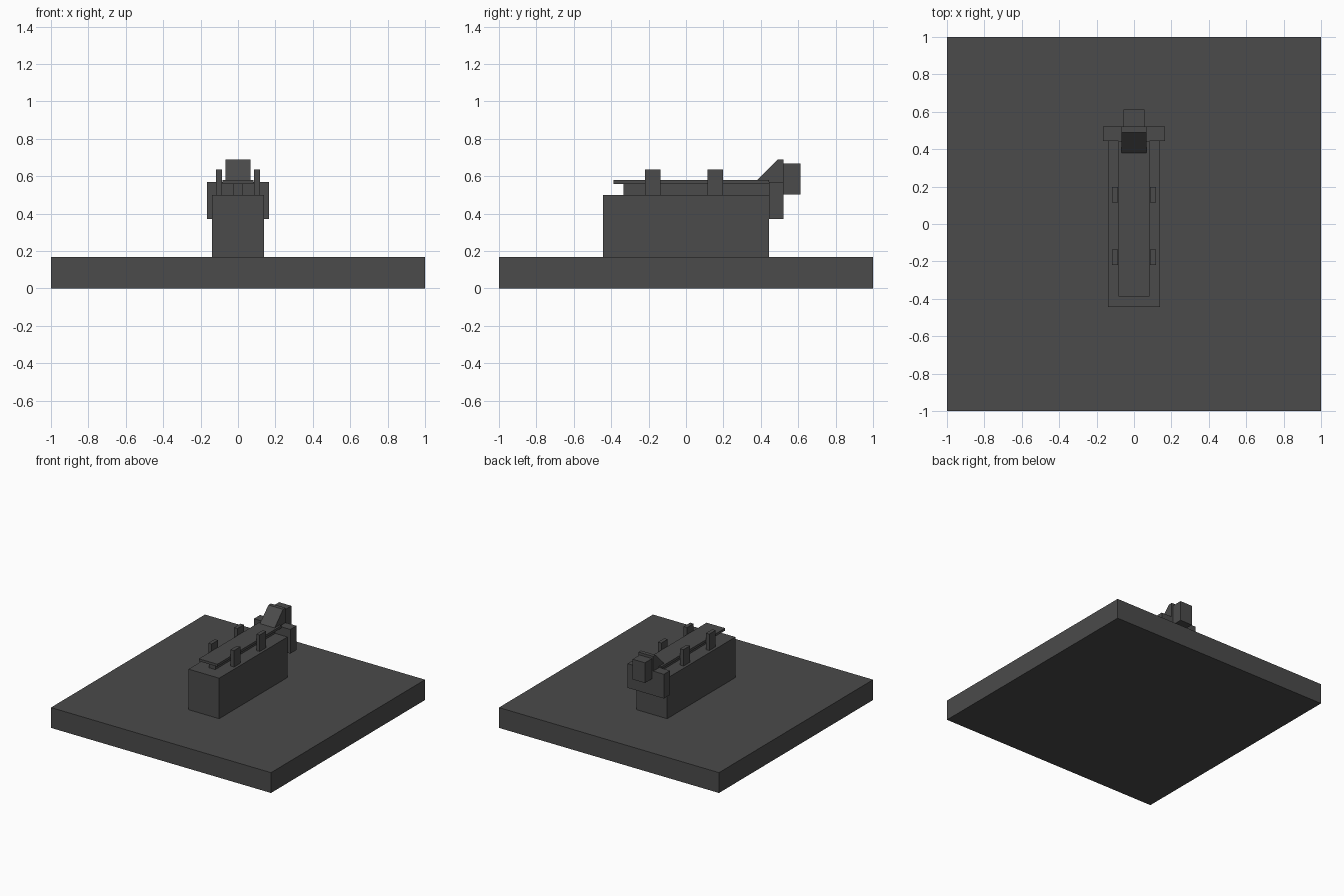
import bpy, bmesh

if "Cube" in bpy.data.objects:
    bpy.data.objects.remove(bpy.data.objects["Cube"])

dark = bpy.data.materials.new("dark_grey")
dark.diffuse_color = (0.07, 0.07, 0.07, 1)
dark.use_nodes = True
dark.node_tree.nodes["Principled BSDF"].inputs["Base Color"].default_value = dark.diffuse_color


def prism(name, half_width, profile, x=0.0):
    """Extrude a (y, z) profile symmetrically along x."""
    bm = bmesh.new()
    face = bm.faces.new([bm.verts.new((x - half_width, y, z)) for y, z in profile])
    ext = bmesh.ops.extrude_face_region(bm, geom=[face])
    moved = [v for v in ext["geom"] if isinstance(v, bmesh.types.BMVert)]
    bmesh.ops.translate(bm, verts=moved, vec=(2 * half_width, 0, 0))
    bmesh.ops.recalc_face_normals(bm, faces=bm.faces)
    mesh = bpy.data.meshes.new(name)
    bm.to_mesh(mesh)
    bm.free()
    mesh.materials.append(dark)
    obj = bpy.data.objects.new(name, mesh)
    bpy.context.collection.objects.link(obj)
    return obj


def box(name, half_width, y0, y1, z0, z1, x=0.0):
    return prism(name, half_width, [(y0, z0), (y1, z0), (y1, z1), (y0, z1)], x)


# Base and main block
box("base_plate", 1.0, -1.0, 1.0, 0.0, 0.167)
box("main_block", 0.139, -0.443, 0.443, 0.167, 0.5)

# Narrow rail carrying the flat top strip
box("centre_rail", 0.028, -0.335, 0.443, 0.5, 0.559)
box("top_strip", 0.084, -0.388, 0.443, 0.559, 0.579)

# Two pairs of guide posts
for label, y in (("front", -0.219), ("rear", 0.115)):
    for side, x in (("left", -0.101), ("right", 0.101)):
        box(f"{label}_{side}_post", 0.0155, y, y + 0.083, 0.5, 0.635, x)

# Rear cross piece, sloped ramp and end block
box("rear_cross_piece", 0.165, 0.443, 0.522, 0.37, 0.569)
prism("rear_ramp", 0.067, [(0.38, 0.579), (0.49, 0.69), (0.522, 0.69),
                           (0.522, 0.569), (0.443, 0.569), (0.443, 0.579)])
box("rear_end_block", 0.056, 0.522, 0.613, 0.503, 0.669)
